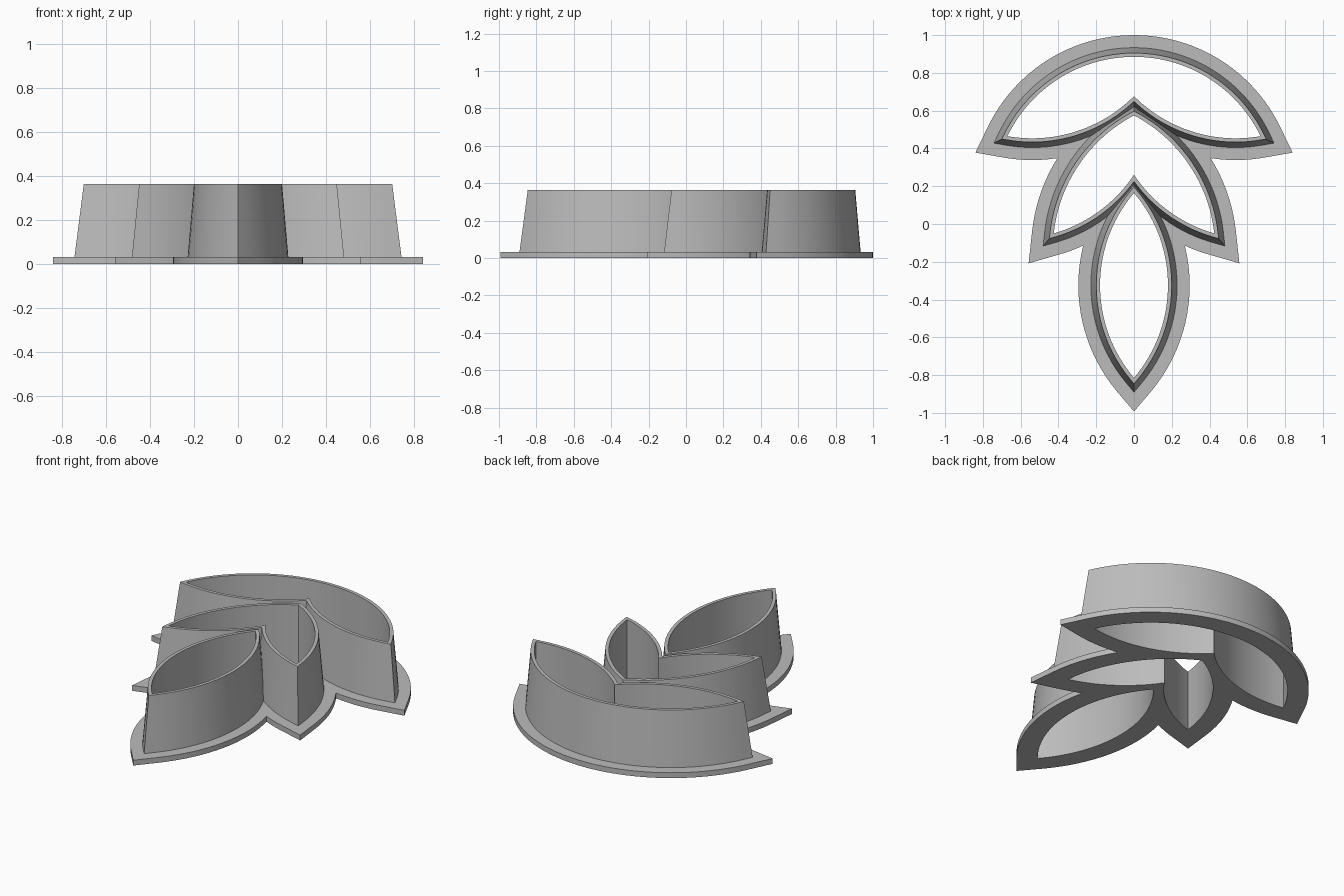
import bpy, bmesh, math
from mathutils import Vector

cube = bpy.data.objects.get("Cube")
if cube:
    bpy.data.objects.remove(cube, do_unlink=True)

STEPS = 24
MERGE = 0.001
FLANGE_H, TOP_H = 0.032, 0.364
FLANGE_OUT, WALL_OUT, RIM_OUT = 0.115, 0.05, 0.02

# Right half of each opening: clockwise points from axis to axis, and how far each arc turns
CELLS = {
    "fan_petal": ([(0, 0.885), (0.67, 0.465), (0, 0.677)], [64.2, 55]),
    "middle_petal": ([(0, 0.575), (0.425, -0.05), (0, 0.26)], [56, 40]),
    "leaf_petal": ([(0, 0.165), (0, -0.815)], [80.6]),
}


def normal(phi):
    return Vector((-math.sin(phi), math.cos(phi)))


def outline(points, turns, d):
    """Closed outline of a cell, pushed outward by d with mitred corners."""
    pts = [Vector(p) for p in points]
    half, previous = [], None
    for p, q, turn in zip(pts, pts[1:], turns):
        turn = math.radians(turn)
        chord = q - p
        start = math.atan2(chord.y, chord.x) + turn / 2
        end = start - turn
        # Directions on the lower arcs are measured between 0 and 180 degrees
        radius = chord.length / 2 / math.sin(turn / 2)
        centre = p - normal(start) * radius
        # Mitred corner ahead of this arc
        n = normal(start)
        if previous is None:
            half.append(Vector((0, p.y + d / n.y)))
        else:
            half.append(p + (n + previous) * d / (1 + n.dot(previous)))
        # Arc, trimmed where it would cross the axis
        r = radius + d
        crosses = (centre + normal(end) * r).x < -MERGE
        if crosses:
            end = math.pi - math.asin(centre.x / r)
        for i in range(STEPS + 1):
            half.append(centre + normal(start + (end - start) * i / STEPS) * r)
        previous = normal(end)
    if crosses:
        half[-1].x = 0
    else:
        half.append(Vector((0, pts[-1].y + d / previous.y)))
    clean = [half[0]]
    for p in half[1:]:
        if (p - clean[-1]).length > MERGE:
            clean.append(p)
    clean[-1].x = 0
    return clean + [Vector((-p.x, p.y)) for p in reversed(clean[1:-1])]


def loft(name, lower, z0, upper, z1):
    """Solid between two matching outlines."""
    bm = bmesh.new()
    a = [bm.verts.new((p.x, p.y, z0)) for p in lower]
    b = [bm.verts.new((p.x, p.y, z1)) for p in upper]
    bm.faces.new(a)
    bm.faces.new(b[::-1])
    for i in range(len(a)):
        j = (i + 1) % len(a)
        bm.faces.new((a[i], b[i], b[j], a[j]))
    bmesh.ops.recalc_face_normals(bm, faces=bm.faces)
    mesh = bpy.data.meshes.new(name)
    bm.to_mesh(mesh)
    bm.free()
    obj = bpy.data.objects.new(name, mesh)
    bpy.context.collection.objects.link(obj)
    return obj


def combine(target, other, operation):
    """Apply a boolean and discard the second solid."""
    other.hide_render = True
    bpy.context.view_layer.objects.active = target
    mod = target.modifiers.new(operation.title(), 'BOOLEAN')
    mod.operation, mod.object, mod.solver = operation, other, 'EXACT'
    bpy.ops.object.modifier_apply(modifier=mod.name)
    bpy.data.objects.remove(other, do_unlink=True)


# Flange plates and tapered petal walls
solids, holes = [], []
for name, (points, turns) in CELLS.items():
    opening, rim, foot, plate = [outline(points, turns, d)
                                 for d in (0, RIM_OUT, WALL_OUT, FLANGE_OUT)]
    solids.append(loft(name + "_flange", plate, 0, plate, FLANGE_H))
    solids.append(loft(name + "_wall", foot, FLANGE_H / 2, rim, TOP_H))
    holes.append(loft(name + "_opening", opening, -0.1, opening, 0.5))

# Join everything, then cut the openings straight through
body = solids[0]
for solid in solids[1:]:
    combine(body, solid, 'UNION')
for hole in holes:
    combine(body, hole, 'DIFFERENCE')
body.name = body.data.name = "flanged_petal_walls"

# Plain grey
grey = bpy.data.materials.new("plain_grey")
grey.use_nodes = True
colour = (0.5, 0.5, 0.5, 1)
grey.diffuse_color = colour
grey.node_tree.nodes["Principled BSDF"].inputs["Base Color"].default_value = colour
body.data.materials.clear()
body.data.materials.append(grey)

bpy.ops.object.select_all(action='DESELECT')
body.select_set(True)
bpy.context.view_layer.objects.active = body
bpy.ops.object.shade_smooth_by_angle(angle=math.radians(30))
